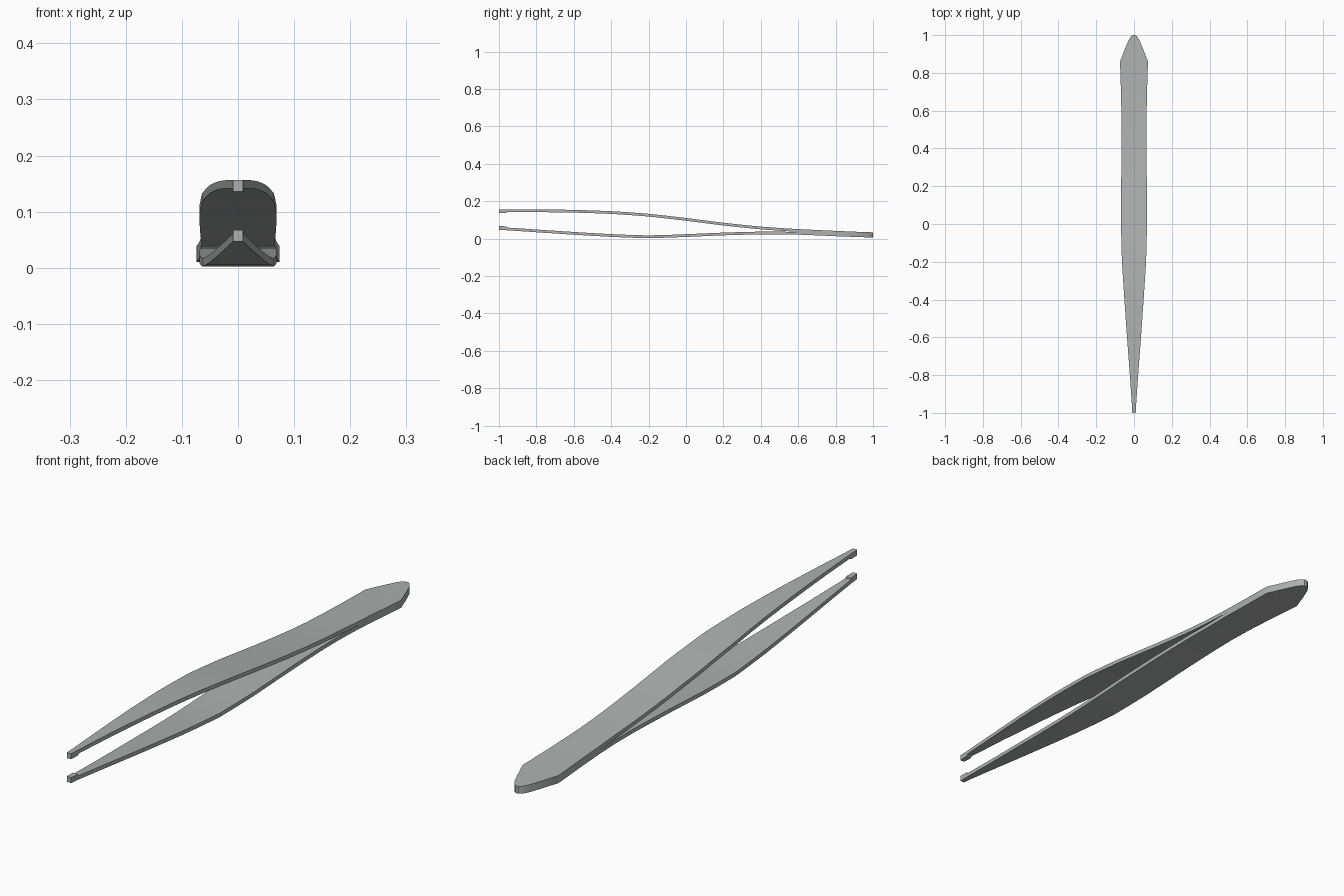
import bpy, bmesh

if "Cube" in bpy.data.objects:
    bpy.data.objects.remove(bpy.data.objects["Cube"])

steel = bpy.data.materials.new("brushed steel")
steel.diffuse_color = (0.42, 0.44, 0.43, 1)
steel.use_nodes = True
steel.node_tree.nodes["Principled BSDF"].inputs["Base Color"].default_value = steel.diffuse_color

# half width along the length, and centre height of each arm
WIDTH = [(-1, .009), (-.96, .011), (-.8, .022), (-.6, .037), (-.4, .051), (-.2, .064),
         (0, .069), (.2, .068), (.5, .065), (.7, .069), (.86, .074), (.93, .047),
         (.975, .028), (.993, .016), (1, .006)]
UPPER = [(-1, .149), (-.8, .149), (-.6, .1465), (-.4, .14), (-.2, .126), (0, .103),
         (.2, .077), (.4, .056), (.6, .043), (.8, .034), (1, .0255)]
LOWER = [(-1, .055), (-.8, .041), (-.6, .028), (-.4, .016), (-.2, .0085), (0, .016),
         (.2, .025), (.4, .0305), (.6, .029), (.8, .020), (1, .0125)]
HALF = .0073


def lerp(table, y):
    for (a, p), (b, q) in zip(table, table[1:]):
        if y <= b:
            return p + (q - p) * (y - a) / (b - a)
    return table[-1][1]


def smooth(table, y):
    return sum(lerp(table, max(-1, min(1, y + d))) for d in (-.05, 0, .05)) / 3


# one bent, tapered strip with a thicker gripping pad at its tip
def arm(name, curve, inward):
    ys = sorted({-1 + .1 * i for i in range(19)} | {-.961, -.96, .86, .93, .975, .993, 1})
    bm = bmesh.new()
    rings = []
    for y in ys:
        w, z = lerp(WIDTH, y), smooth(curve, y)
        pad = .006 if y < -.9605 else 0
        top = z + HALF + (pad if inward > 0 else 0)
        low = z - HALF - (pad if inward < 0 else 0)
        rings.append([bm.verts.new(c) for c in
                      ((-w, y, low), (w, y, low), (w, y, top), (-w, y, top))])
    for a, b in zip(rings, rings[1:]):
        for i in range(4):
            j = (i + 1) % 4
            bm.faces.new((a[i], a[j], b[j], b[i]))
    bm.faces.new(rings[0])
    bm.faces.new(rings[-1])
    bmesh.ops.recalc_face_normals(bm, faces=bm.faces)
    me = bpy.data.meshes.new(name)
    bm.to_mesh(me)
    bm.free()
    me.materials.append(steel)
    ob = bpy.data.objects.new(name, me)
    bpy.context.collection.objects.link(ob)
    bpy.context.view_layer.objects.active = ob
    ob.select_set(True)
    bpy.ops.object.shade_smooth_by_angle(angle=.5)
    ob.select_set(False)


arm("upper_arm", UPPER, -1)
arm("lower_arm", LOWER, 1)
